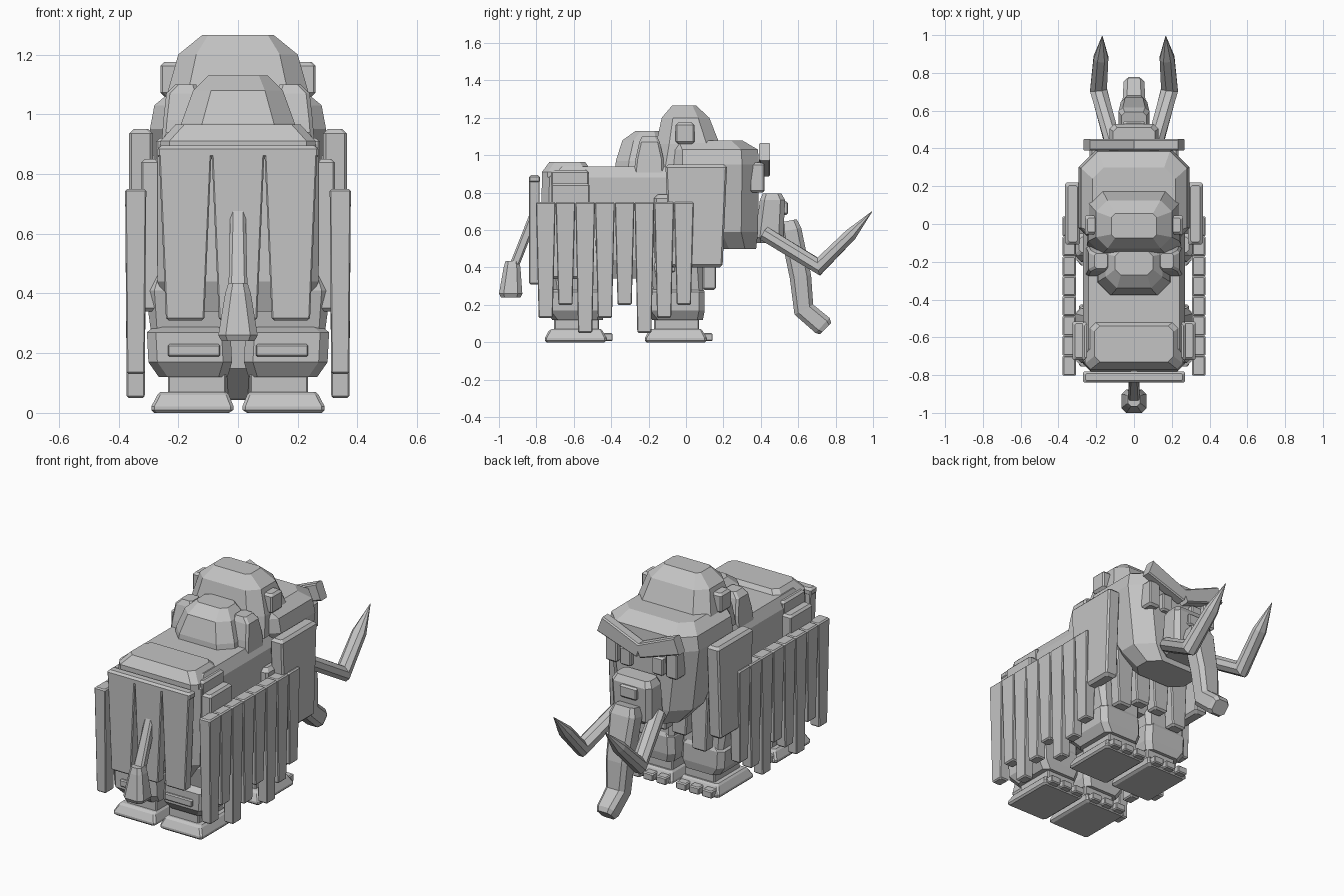
import bpy, bmesh
from mathutils import Vector

grey = bpy.data.materials.new("plain grey")
grey.diffuse_color = (0.55, 0.55, 0.55, 1)


def skin(name, rings, mirror=False):
    """Join equal-sized rings of points into a closed, flat-faced object."""
    bm = bmesh.new()
    rows = [[bm.verts.new(p) for p in ring] for ring in rings]
    n = len(rows[0])
    for a, b in zip(rows, rows[1:]):
        for i in range(n):
            j = (i + 1) % n
            bm.faces.new((a[i], a[j], b[j], b[i]))
    bm.faces.new(rows[0])
    bm.faces.new(rows[-1])
    bmesh.ops.recalc_face_normals(bm, faces=bm.faces)
    me = bpy.data.meshes.new(name)
    bm.to_mesh(me)
    bm.free()
    me.materials.append(grey)
    ob = bpy.data.objects.new(name, me)
    bpy.context.collection.objects.link(ob)
    if mirror:
        ob.modifiers.new("mirror", 'MIRROR').use_mirror_merge = False
    return ob


def octagon(x0, x1, y0, y1, c):
    return [(x0 + c, y0), (x1 - c, y0), (x1, y0 + c), (x1, y1 - c),
            (x1 - c, y1), (x0 + c, y1), (x0, y1 - c), (x0, y0 + c)]


def loft(name, levels, mirror=False):
    """Each level is (z, x0, x1, y0, y1, corner cut)."""
    return skin(name, [[(x, y, z) for x, y in octagon(*lv)] for z, *lv in levels], mirror)


def block(name, x, y, z, b=0.01, tx=1, ty=1, mirror=False):
    """Bevelled box whose lower end is scaled by tx, ty."""
    levels = []
    for h, inset in ((z[0], b), (z[0] + b, 0), (z[1] - b, 0), (z[1], b)):
        f = (z[1] - h) / (z[1] - z[0])
        cx, cy = sum(x) / 2, sum(y) / 2
        hx = (x[1] - x[0]) / 2 * (1 + (tx - 1) * f) - inset
        hy = (y[1] - y[0]) / 2 * (1 + (ty - 1) * f) - inset
        levels.append((h, cx - hx, cx + hx, cy - hy, cy + hy, b * 0.6))
    return loft(name, levels, mirror)


def limb(name, path, side=(1, 0, 0), cut=0.3, mirror=False):
    """Chamfered bar along path; each entry is (point, width, depth)."""
    pts = [Vector(p[0]) for p in path]
    side = Vector(side)
    rings = []
    for i, (p, w, d) in enumerate(path):
        t = (pts[min(i + 1, len(pts) - 1)] - pts[max(i - 1, 0)]).normalized()
        if 0 < i < len(pts) - 1:
            t0, t1 = (pts[i] - pts[i - 1]).normalized(), (pts[i + 1] - pts[i]).normalized()
            t = (t0 + t1).normalized()
            d = d / max(t.dot(t1), 0.5)  # mitre keeps the thickness at bends
        u = (side - t * side.dot(t)).normalized()
        v = t.cross(u)
        rings.append([pts[i] + u * a + v * b for a, b in
                      octagon(-w / 2, w / 2, -d / 2, d / 2, min(w, d) * cut)])
    return skin(name, rings, mirror)


# Torso, hips and head
loft("torso", [(0.34, -.22, .22, -.74, .06, .04), (0.44, -.27, .27, -.78, .10, .04),
               (0.88, -.27, .27, -.77, .10, .04), (0.94, -.24, .24, -.70, .10, .04)])
loft("hips", [(0.60, -.27, .27, -.77, -.50, .04), (0.91, -.26, .26, -.77, -.50, .03),
              (0.965, -.21, .21, -.73, -.54, .03)])
loft("head", [(0.50, -.17, .17, .17, .375, .06), (0.59, -.25, .25, .10, .385, .09),
              (0.95, -.295, .295, -.11, .39, .09), (1.03, -.28, .28, -.11, .385, .09),
              (1.08, -.22, .22, -.10, .30, .06)])
loft("head_dome", [(0.94, -.25, .25, -.18, .19, .07), (1.06, -.24, .24, -.16, .18, .07),
                   (1.20, -.20, .20, -.13, .125, .06), (1.265, -.12, .12, -.075, .055, .02)])
block("dome_knob", (.19, .26), (-.055, .045), (1.06, 1.175), .013, mirror=True)

# Shoulder hump with side lobes
loft("shoulder_hump", [(0.90, -.20, .20, -.38, -.10, .07), (0.97, -.19, .19, -.375, -.10, .07),
                       (1.08, -.15, .15, -.34, -.10, .06), (1.13, -.10, .10, -.27, -.14, .03)])
loft("hump_lobe", [(0.85, .13, .26, -.285, -.115, .012), (0.98, .13, .25, -.27, -.12, .012),
                   (1.07, .13, .24, -.25, -.14, .012), (1.10, .14, .21, -.235, -.155, .012)], True)
block("shoulder_pad", (.22, .31), (-.17, -.05), (.36, .79), .02, mirror=True)
block("hip_pad", (.24, .325), (-.72, -.515), (.34, .85), .012, mirror=True)
block("upper_hip_pad", (.22, .275), (-.72, -.52), (.72, .92), .012, mirror=True)

# Ear flaps
block("ear_flap", (.285, .365), (-.11, .22), (.40, .95), .015, ty=.85, mirror=True)

# Hanging side fringe in a repeating long and short rhythm
for i in range(8):
    y = -.75 + i * .1055
    bottom = (.13, .20, .05)[i % 3]
    block(f"side_fringe_{i + 1}", (.307, .378), (y - .0525, y + .0525), (bottom, .75),
          .007, tx=.85, ty=.72, mirror=True)

# Rear curtain
block("rear_curtain_bar", (-.27, .27), (-.84, -.78), (.85, .895), .012)
for i in (-1, 0, 1):
    c = i * .177
    block(f"rear_curtain_{i + 2}", (c - .089, c + .089), (-.84, -.782), (.31, .885), .008, tx=.72)

# Chest fringe
for i, (x, bottom) in enumerate(((.065, .34), (.195, .28))):
    block(f"chest_fringe_{i + 1}", (x - .06, x + .06), (.09, .16), (bottom, .65),
          .01, tx=.75, mirror=True)

# Legs and feet
for part, y in (("front", -.03), ("rear", -.565)):
    loft(part + "_thigh", [(.26, .03, .29, y - .14, y + .12, .02), (.41, .02, .31, y - .17, y + .12, .03),
                           (.55, .04, .27, y - .14, y + .11, .03)], True)
    loft(part + "_shin", [(.12, .035, .265, y - .15, y + .12, .03), (.17, .02, .30, y - .19, y + .13, .03),
                          (.27, .025, .305, y - .19, y + .13, .03), (.29, .04, .28, y - .14, y + .12, .03)], True)
    block(part + "_knee_plate", (.06, .235), (y - .205, y - .18), (.188, .23), .006, mirror=True)
    block(part + "_ankle", (.04, .235), (y - .14, y + .10), (.05, .15), .01, mirror=True)
    loft(part + "_foot", [(.0, .03, .28, y - .18, y + .13, .01), (.01, .015, .29, y - .19, y + .14, .01),
                          (.022, .015, .29, y - .19, y + .14, .01), (.06, .03, .27, y - .17, y + .12, .01),
                          (.07, .04, .26, y - .155, y + .11, .01)], True)
    for k in range(3):
        x = .065 + k * .085
        block(f"{part}_toe_{k + 1}", (x - .032, x + .032), (y + .11, y + .172), (.006, .05),
              .006, mirror=True)

# Tail and tuft
limb("tail", [((0, -.80, .71), .05, .05), ((0, -.93, .38), .065, .05)], cut=.2)
loft("tail_tuft", [(.24, -.055, .055, -.99, -.885, .02), (.26, -.066, .066, -1.0, -.875, .025),
                   (.40, -.043, .043, -.975, -.885, .02), (.435, -.032, .032, -.965, -.895, .015)])

# Face: brow, eyes and trunk base
limb("brow", [((0, .42, .925), .06, .08), ((.25, .42, 1.02), .06, .10)], (0, 1, 0), .12, True)
block("eye", (.07, .14), (.38, .42), (.80, .91), .01, mirror=True)
block("cheek_plate", (.16, .235), (.34, .42), (.80, .96), .012, mirror=True)
loft("trunk_base", [(.53, -.10, .10, .38, .49, .02), (.56, -.125, .125, .37, .52, .025),
                    (.76, -.13, .13, .395, .53, .025), (.795, -.11, .11, .41, .51, .02)])
block("trunk_plate", (-.055, .055), (.515, .545), (.68, .755), .01)

# Trunk
limb("trunk", [((0, .55, .65), .13, .085), ((0, .56, .60), .165, .115), ((0, .612, .35), .14, .115),
               ((0, .63, .175), .12, .105), ((0, .73, .09), .11, .11), ((0, .747, .073), .09, .085)], cut=.2)

# Tusks
limb("tusk", [((.11, .42, .58), .085, .078), ((.188, .71, .405), .09, .074),
              ((.175, .88, .575), .078, .066), ((.168, .995, .70), .003, .003)], mirror=True)
